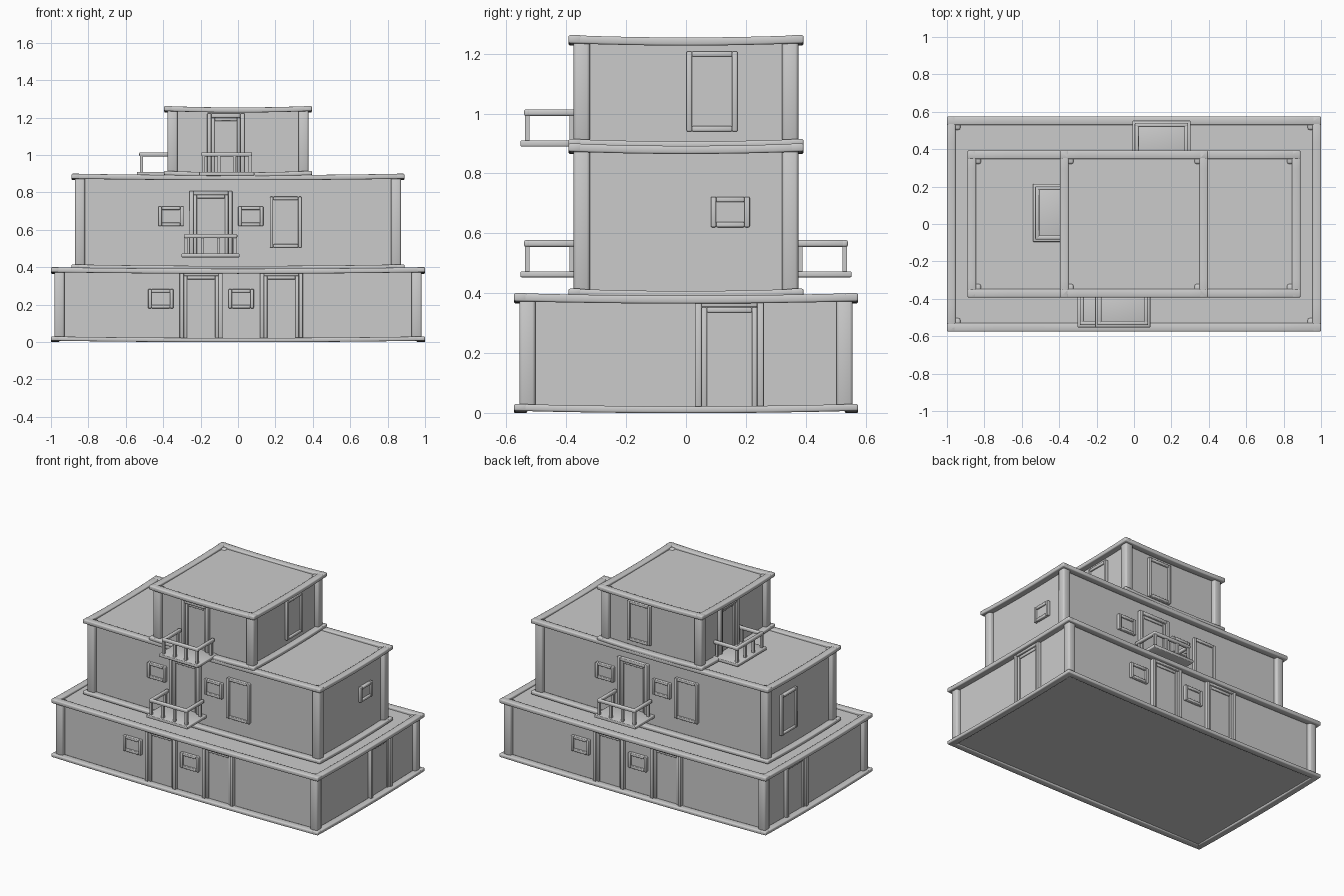
import bpy, bmesh, math
from mathutils import Matrix

if "Cube" in bpy.data.objects:
    bpy.data.objects.remove(bpy.data.objects["Cube"])

FRONT, RIGHT, BACK, LEFT = 0, 90, 180, 270


def box(name, u0, u1, d0, d1, z0, z1, side=FRONT, bevel=0.0, sag=0.0):
    """Box on a facade: u runs to the right seen from outside, d is outward distance."""
    bm = bmesh.new()
    bmesh.ops.create_cube(bm, size=1)
    if sag:
        along = [e for e in bm.edges if abs(e.verts[0].co.x - e.verts[1].co.x) > 0.5]
        bmesh.ops.subdivide_edges(bm, edges=along, cuts=7, use_grid_fill=True)
    for v in bm.verts:
        drop = sag * (1 - (2 * v.co.x) ** 2)
        v.co = ((u0 + u1) / 2 + v.co.x * (u1 - u0),
                -(d0 + d1) / 2 + v.co.y * (d1 - d0),
                (z0 + z1) / 2 + v.co.z * (z1 - z0) - drop)
    bm.transform(Matrix.Rotation(math.radians(side), 4, 'Z'))
    bmesh.ops.recalc_face_normals(bm, faces=bm.faces)
    me = bpy.data.meshes.new(name)
    bm.to_mesh(me)
    bm.free()
    ob = bpy.data.objects.new(name, me)
    bpy.context.collection.objects.link(ob)
    if bevel:
        m = ob.modifiers.new("soft_edges", 'BEVEL')
        m.width, m.segments = bevel, 2
        m.limit_method = 'ANGLE'
        me.shade_smooth()
    return ob


def trim(name, hx, hy, z0, z1):
    """Four slightly sagging edge beams around a storey."""
    for side in (FRONT, RIGHT, BACK, LEFT):
        half, d = (hx, hy) if side in (FRONT, BACK) else (hy, hx)
        box(name, -half, half, d - 0.045, d, z0, z1, side, 0.006, 0.008)


def storey(name, hx, hy, z0, z1):
    """Wall block with flat roof, round-edged corner posts, bottom and top trim."""
    wx, wy = hx - 0.045, hy - 0.045
    box(name + "_walls", -wx, wx, -wy, wy, z0 + 0.012, z1 - 0.018)
    for sx in (-1, 1):
        for sy in (-1, 1):
            cx, cy = sx * (wx + 0.0), sy * (wy - 0.0)
            box(name + "_corner_post", cx - 0.027, cx + 0.027, cy - 0.027, cy + 0.027,
                z0 + 0.015, z1 - 0.01, FRONT, 0.01)
    trim(name + "_base_trim", hx, hy, z0 + 0.007, z0 + 0.03)
    trim(name + "_roof_trim", hx, hy, z1 - 0.027, z1)


def surround(name, u, w, d, z0, z1, t, depth, side, sill):
    """Raised frame around an opening, with or without a sill."""
    a, b = u - w / 2, u + w / 2
    box(name, a, a + t, d - 0.01, d + depth, z0, z1, side, 0.004)
    box(name, b - t, b, d - 0.01, d + depth, z0, z1, side, 0.004)
    box(name, a + t, b - t, d - 0.01, d + depth, z1 - t, z1, side, 0.004)
    if sill:
        box(name, a + t, b - t, d - 0.01, d + depth, z0, z0 + t, side, 0.004)


def window(u, d, z0, z1, w, side, name="window"):
    surround(name + "_frame", u, w, d, z0, z1, 0.018, 0.02, side, True)
    box(name + "_pane", u - w / 2 + .01, u + w / 2 - .01, d - .01, d + .008,
        z0 + .01, z1 - .01, side)


def door(u, d, z0, z1, side, w=0.23):
    surround("door_frame", u, w, d, z0, z1, 0.022, 0.024, side, False)
    surround("door_inner_frame", u, w - 0.044, d, z0, z1 - 0.022, 0.018, 0.013, side, False)
    box("door_panel", u - w / 2 + .03, u + w / 2 - .03, d - .01, d + .004, z0, z1 - .03, side)


def balcony(u, d, z, side, w=0.31):
    """Projecting floor, posts and a three-sided handrail."""
    a, b, far = u - w / 2, u + w / 2, d + 0.2
    box("balcony_floor", a, b, d - 0.01, far, z, z + 0.02, side, 0.004)
    r0, r1 = z + 0.102, z + 0.124
    box("balcony_rail_front", a + .012, b - .012, far - .034, far - .012, r0, r1, side, 0.006)
    for s in (a + .012, b - .034):
        box("balcony_rail_side", s, s + .022, d, far - .02, r0, r1, side, 0.006)
        box("balcony_wall_post", s + .003, s + .019, d + .02, d + .036, z + .01, r0 + .01, side)
    for i in range(4):
        c = a + .023 + i * (w - .046) / 3
        box("balcony_post", c - .008, c + .008, far - .031, far - .015, z + .01, r0 + .01, side)


# stacked storeys
storey("lower_storey", 1.0, 0.575, 0.0, 0.40)
storey("middle_storey", 0.89, 0.393, 0.385, 0.90)
storey("upper_storey", 0.395, 0.393, 0.885, 1.262)

# long facades: the back repeats the front turned half way round
D1, D2 = 0.53, 0.348
for side in (FRONT, BACK):
    for u in (-0.197, 0.232):
        door(u, D1, 0.02, 0.375, side)
    for u in (-0.413, 0.017):
        window(u, D1, 0.18, 0.283, 0.135, side, "small_window")
    door(-0.145, D2, 0.46, 0.808, side)
    balcony(-0.147, D2 + 0.005, 0.453, side)
    for u in (-0.358, 0.068):
        window(u, D2, 0.62, 0.725, 0.135, side, "small_window")
    window(0.255, D2, 0.505, 0.777, 0.17, side, "tall_window")

# short ends of the lower and middle storeys
door(0.145, 0.955, 0.02, 0.375, RIGHT)
window(0.148, 0.845, 0.62, 0.722, 0.13, RIGHT, "small_window")
door(-0.20, 0.955, 0.02, 0.375, LEFT)
window(-0.12, 0.845, 0.505, 0.777, 0.17, LEFT, "tall_window")

# upper storey openings and balconies
door(-0.065, 0.348, 0.895, 1.222, FRONT, 0.2)
balcony(-0.06, 0.353, 0.89, FRONT, 0.295)
door(-0.06, 0.35, 0.895, 1.222, LEFT, 0.2)
balcony(-0.06, 0.34, 0.89, LEFT, 0.31)
window(0.087, 0.35, 0.94, 1.208, 0.17, RIGHT, "tall_window")
window(-0.1, 0.348, 0.94, 1.208, 0.17, BACK, "tall_window")
